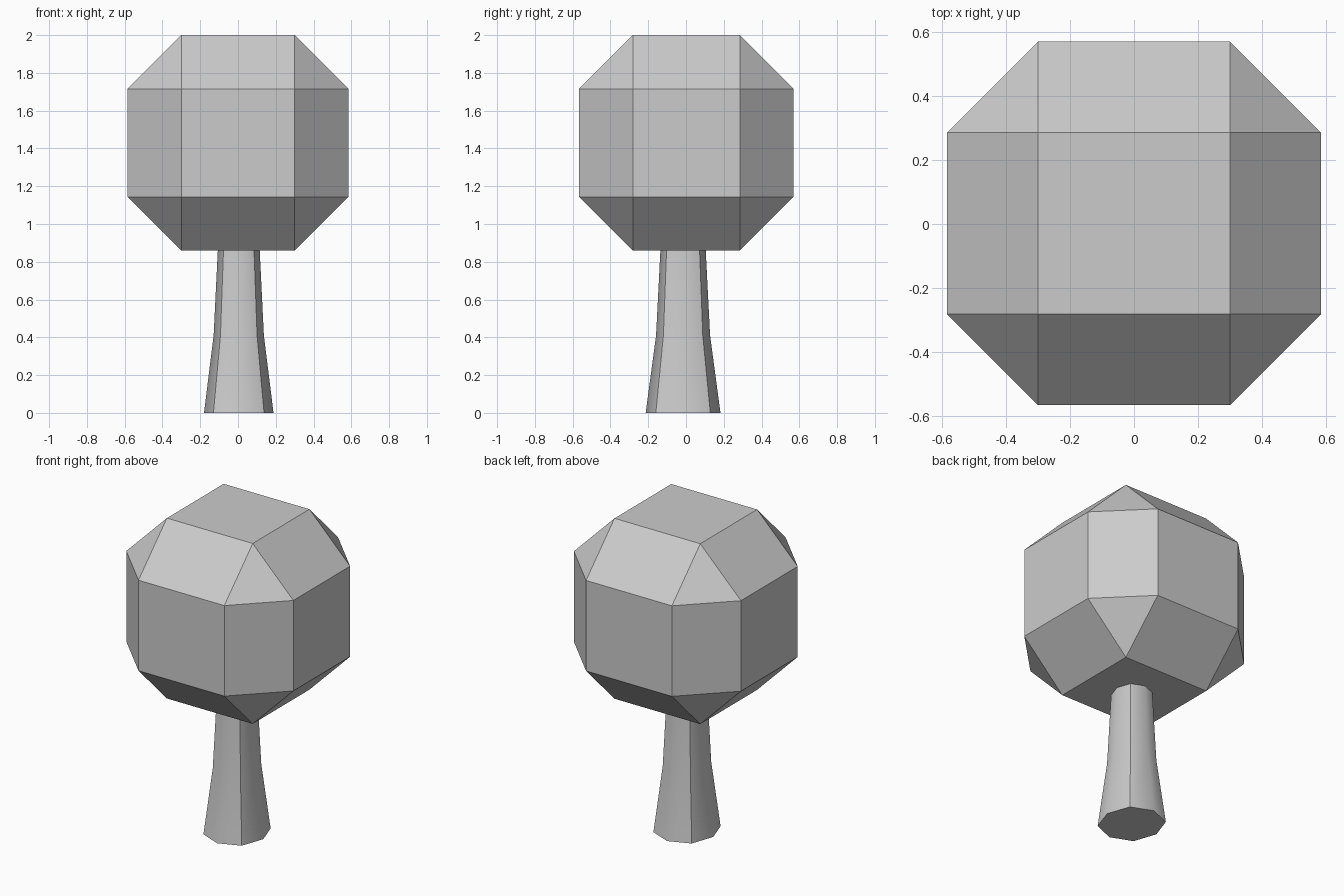
import bpy, bmesh, math

if "Cube" in bpy.data.objects:
    bpy.data.objects.remove(bpy.data.objects["Cube"])


def add_object(name, bm):
    bmesh.ops.recalc_face_normals(bm, faces=bm.faces)
    mesh = bpy.data.meshes.new(name)
    bm.to_mesh(mesh)
    bm.free()
    obj = bpy.data.objects.new(name, mesh)
    bpy.context.collection.objects.link(obj)
    return obj


# Crown: a box with wide single-segment chamfers on every edge
bm = bmesh.new()
bmesh.ops.create_cube(bm, size=1)
bmesh.ops.scale(bm, vec=(1.168, 1.135, 1.14), verts=bm.verts)
bmesh.ops.bevel(bm, geom=bm.edges[:], offset=0.284, offset_type='OFFSET',
                segments=1, profile=0.5, affect='EDGES')
bmesh.ops.translate(bm, vec=(0, 0.002, 1.43), verts=bm.verts)
add_object("tree_crown", bm)

# Trunk: eight-sided flared loft, each ring given as (height, x radius, y radius)
bm = bmesh.new()
rings = []
for z, rx, ry in [(0, 0.184, 0.198), (0.41, 0.133, 0.143), (0.88, 0.11, 0.119)]:
    ring = []
    for i in range(8):
        a = i * math.pi / 4
        k = 1.03 if i % 2 else 1.0  # diagonal corners sit slightly further out
        ring.append(bm.verts.new((0.004 + k * rx * math.cos(a),
                                  -0.0155 + k * ry * math.sin(a), z)))
    rings.append(ring)
for low, high in zip(rings, rings[1:]):
    for i in range(8):
        j = (i + 1) % 8
        bm.faces.new((low[i], low[j], high[j], high[i]))
bm.faces.new(rings[0])
bm.faces.new(rings[-1])
trunk = add_object("tree_trunk", bm)

# Smooth trunk sides, keeping the diagonal corners and the caps crisp
bpy.context.view_layer.objects.active = trunk
trunk.select_set(True)
bpy.ops.object.shade_smooth_by_angle(angle=math.radians(46))
